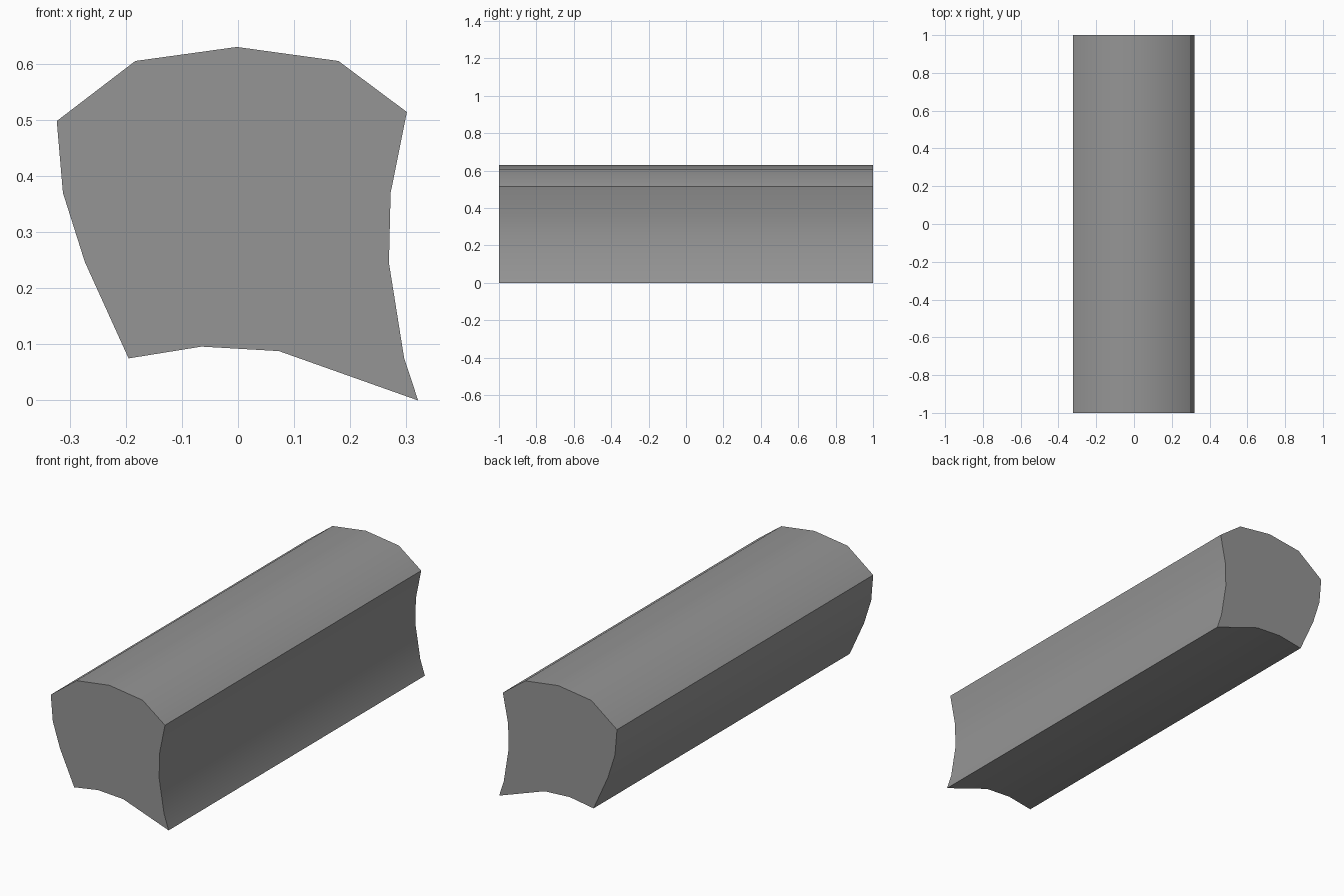
import bpy
import bmesh
import math
from mathutils import Vector

cube = bpy.data.objects.get("Cube")
if cube:
    bpy.data.objects.remove(cube, do_unlink=True)

LENGTH = 2.0

# Plain grey surface
grey = bpy.data.materials.new("plain_grey")
grey.use_nodes = True
colour = (0.3, 0.3, 0.3, 1.0)
grey.diffuse_color = colour
shader = next(n for n in grey.node_tree.nodes if n.type == "BSDF_PRINCIPLED")
shader.inputs["Base Color"].default_value = colour

# Cross-section sides (x, z), each starting at a sharp corner
top = [(-0.323, 0.498), (-0.183, 0.605), (-0.002, 0.63), (0.179, 0.605)]
left = [(0.301, 0.514), (0.272, 0.37), (0.269, 0.245), (0.296, 0.076)]
bottom = [(0.321, 0.0), (0.073, 0.088), (-0.065, 0.096)]
right = [(-0.195, 0.075), (-0.273, 0.247), (-0.312, 0.37)]
profile = top + left + bottom + right

# Bar: the cross-section extruded from front to back
bm = bmesh.new()
front = bm.faces.new([bm.verts.new((x, -LENGTH / 2, z)) for x, z in profile])
result = bmesh.ops.extrude_face_region(bm, geom=[front], use_keep_orig=True)
back_verts = [g for g in result["geom"] if isinstance(g, bmesh.types.BMVert)]
bmesh.ops.translate(bm, verts=back_verts, vec=Vector((0, LENGTH, 0)))
bmesh.ops.recalc_face_normals(bm, faces=bm.faces)

mesh = bpy.data.meshes.new("curved_bar")
bm.to_mesh(mesh)
bm.free()
mesh.materials.append(grey)
bar = bpy.data.objects.new("curved_bar", mesh)
bpy.context.collection.objects.link(bar)

# Smooth sides with sharp corners and end caps
bpy.ops.object.select_all(action="DESELECT")
bar.select_set(True)
bpy.context.view_layer.objects.active = bar
bpy.ops.object.shade_smooth_by_angle(angle=math.radians(40))
